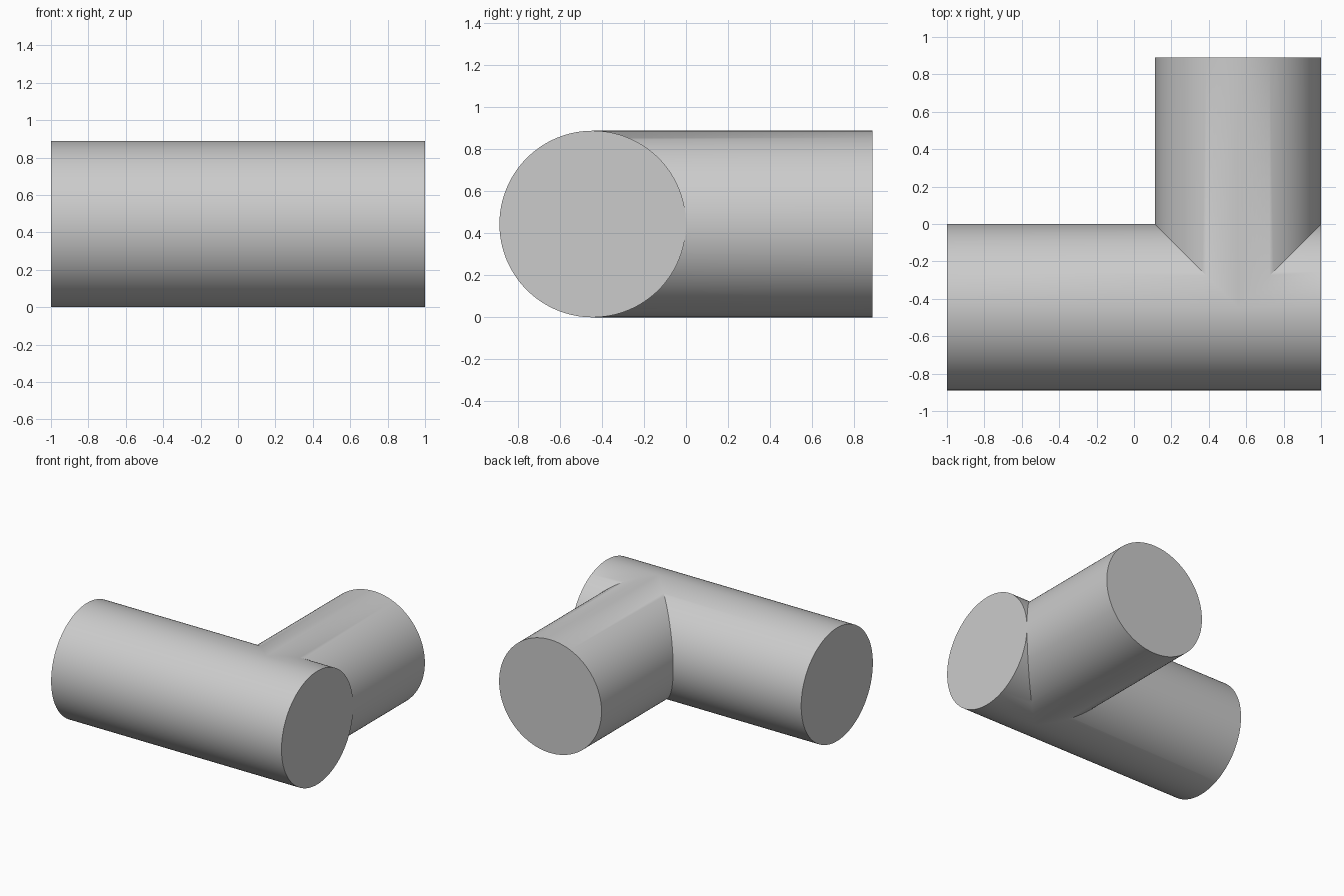
import bpy, bmesh, math

if "Cube" in bpy.data.objects:
    bpy.data.objects.remove(bpy.data.objects["Cube"])

R = 4 / 9            # radius of both cylinders
CX, CY = 1 - R, -R   # branch axis x, main axis y
END_Y = 2 * R        # open end of the branch
N = 128

bm = bmesh.new()


def face(points):
    bm.faces.new([bm.verts.new(p) for p in points])


def strip(rail_a, rail_b):
    """Quads between two rails of equal length."""
    for i in range(len(rail_a) - 1):
        face([rail_a[i], rail_a[i + 1], rail_b[i + 1], rail_b[i]])


angles = [-math.pi / 2 + 2 * math.pi * i / N for i in range(N + 1)]
ring = [(R * math.cos(t), R + R * math.sin(t)) for t in angles]
half = [(max(d, 0), z) for d, z in ring[:N // 2 + 1]]

for side in (-1, 1):
    # main cylinder wall, cut back to the mitred seam on the branch side
    strip([(side, CY + d, z) for d, z in ring],
          [(CX + side * max(d, 0), CY + d, z) for d, z in ring])
    # main end cap
    face([(side, CY + d, z) for d, z in ring[:-1]])
    # branch wall, from the seam to its end
    strip([(CX + side * d, CY + d, z) for d, z in half],
          [(CX + side * d, END_Y, z) for d, z in half])
# branch end cap
face([(CX + d, END_Y, z) for d, z in ring[:-1]])

bmesh.ops.remove_doubles(bm, verts=bm.verts, dist=1e-5)
bmesh.ops.recalc_face_normals(bm, faces=bm.faces)

mesh = bpy.data.meshes.new("tee_cylinders")
bm.to_mesh(mesh)
bm.free()
obj = bpy.data.objects.new("tee_cylinders", mesh)
bpy.context.collection.objects.link(obj)
bpy.context.view_layer.objects.active = obj
obj.select_set(True)
bpy.ops.object.shade_smooth_by_angle(angle=math.radians(30))
